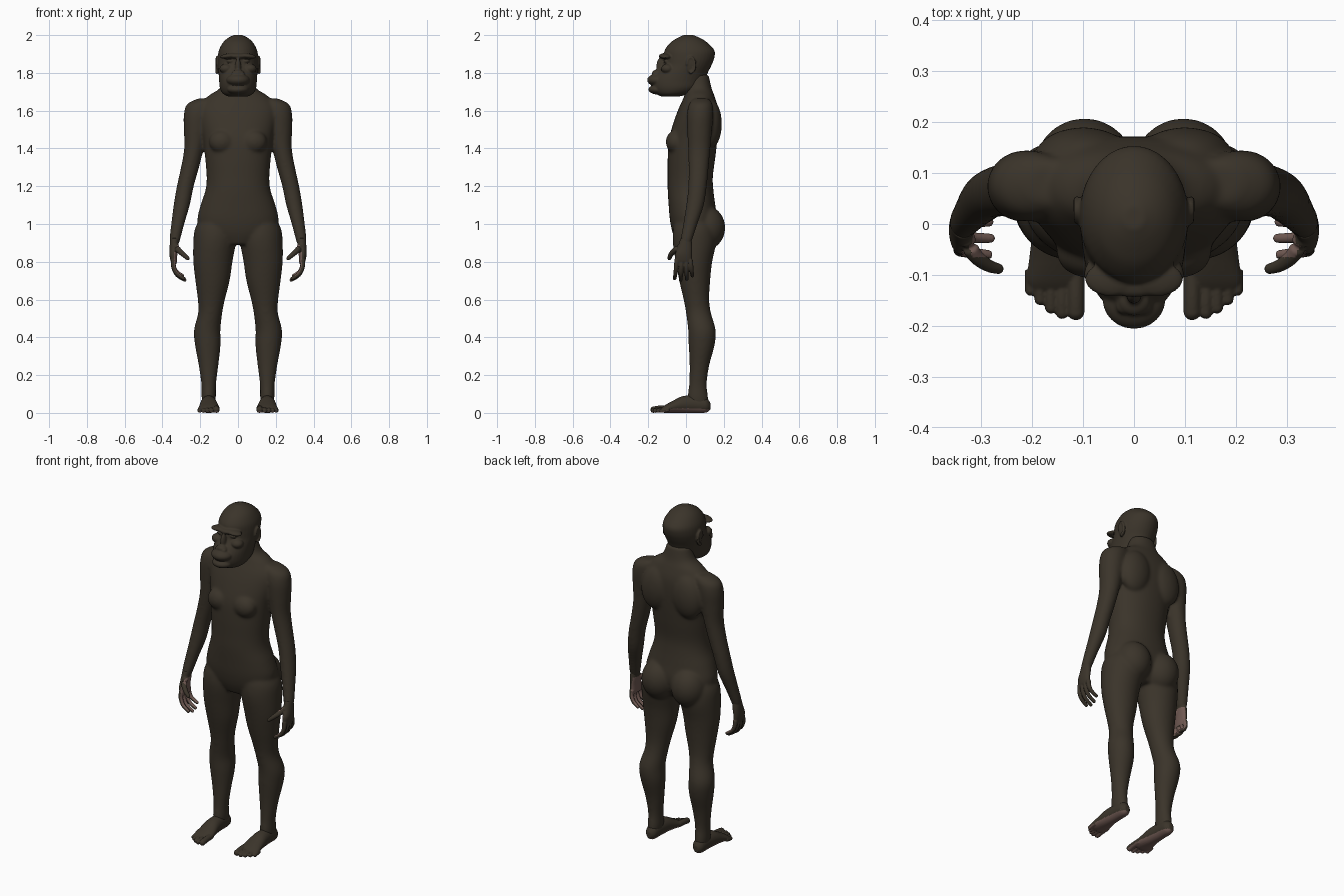
import bpy, bmesh, math
from mathutils import Vector, Matrix

cube = bpy.data.objects.get("Cube")
if cube:
    bpy.data.objects.remove(cube, do_unlink=True)


def material(name, rgb):
    m = bpy.data.materials.new(name)
    m.use_nodes = True
    m.diffuse_color = (*rgb, 1)
    bsdf = next(n for n in m.node_tree.nodes if n.type == 'BSDF_PRINCIPLED')
    bsdf.inputs["Base Color"].default_value = (*rgb, 1)
    bsdf.inputs["Roughness"].default_value = 0.8
    return m


DARK = material("dark_brown_skin", (0.043, 0.034, 0.023))
PALE = material("pale_palm_skin", (0.16, 0.10, 0.085))


def spline(rows, steps=4):
    """Smooth rows of numbers with a Catmull-Rom curve."""
    rows = [Vector(r) for r in rows]
    out = []
    for i in range(len(rows) - 1):
        b, c = rows[i], rows[i + 1]
        a, d = rows[max(i - 1, 0)], rows[min(i + 2, len(rows) - 1)]
        for k in range(steps):
            t = k / steps
            out.append(b + (c - a) * (t / 2) + (a * 2 - b * 5 + c * 4 - d) * (t * t / 2)
                       + (b * 3 - a - c * 3 + d) * (t ** 3 / 2))
    return out + [rows[-1]]


def skin(bm, rings):
    """Bridge rings of points into a closed tube."""
    rings = [[bm.verts.new(p) for p in ring] for ring in rings]
    n = len(rings[0])
    faces = [bm.faces.new(rings[0]), bm.faces.new(rings[-1])]
    for lo, hi in zip(rings, rings[1:]):
        for i in range(n):
            j = (i + 1) % n
            faces.append(bm.faces.new((lo[i], lo[j], hi[j], hi[i])))
    bmesh.ops.recalc_face_normals(bm, faces=faces)


def loft(bm, rows, side=1, upright=True, power=1.0, sides=28):
    """Rows are x, y, z and two radii; rings lie flat or face forwards."""
    rings = []
    for x, y, z, ra, rb in spline(rows):
        ring = []
        for i in range(sides):
            a = math.tau * i / sides
            u, v = (math.copysign(abs(f) ** power, f) for f in (math.cos(a), math.sin(a)))
            p = (x + ra * u, y + rb * v, z) if upright else (x + ra * u, y, max(z + rb * v, 0))
            ring.append((p[0] * side, p[1], p[2]))
        rings.append(ring)
    skin(bm, rings)


def ball(bm, centre, radii, side=1, tilt=0):
    centre = Vector((centre[0] * side, centre[1], centre[2]))
    m = Matrix.Translation(centre) @ Matrix.Rotation(tilt * side, 4, 'Y') @ Matrix.Diagonal((*radii, 1))
    bmesh.ops.create_uvsphere(bm, u_segments=24, v_segments=16, radius=1, matrix=m)


def digit(bm, points, r0, r1, side=1):
    """Round finger or toe following a bent path."""
    path = spline([(x * side, y, z) for x, y, z in points])
    rings, last = [], len(path) - 1
    for i, p in enumerate(path):
        t = (path[min(i + 1, last)] - path[max(i - 1, 0)]).normalized()
        u = t.cross(Vector((0.1, 1, 0.2))).normalized() if abs(t.y) < 0.8 else t.cross(Vector((0, 0, 1))).normalized()
        w = t.cross(u)
        r = r0 + (r1 - r0) * i / last
        rings.append([p + (u * math.cos(math.tau * k / 14) + w * math.sin(math.tau * k / 14)) * r for k in range(14)])
    skin(bm, rings)
    ball(bm, path[-1], (r1, r1, r1))


def finish(bm, name, voxel, smoothing, pale=None):
    """Fuse the overlapping forms into one soft skin and colour it."""
    mesh = bpy.data.meshes.new(name)
    bm.to_mesh(mesh)
    bm.free()
    ob = bpy.data.objects.new(name, mesh)
    bpy.context.collection.objects.link(ob)
    fuse = ob.modifiers.new("fuse", 'REMESH')
    fuse.mode, fuse.voxel_size = 'VOXEL', voxel
    soft = ob.modifiers.new("soften", 'SMOOTH')
    soft.factor, soft.iterations = 0.5, smoothing
    graph = bpy.context.evaluated_depsgraph_get()
    done = bpy.data.meshes.new_from_object(ob.evaluated_get(graph))
    ob.modifiers.clear()
    ob.data = done
    bpy.data.meshes.remove(mesh)
    done.name = name
    done.materials.clear()
    done.materials.append(DARK)
    if pale:
        done.materials.append(PALE)
    for f in done.polygons:
        f.use_smooth = True
        f.material_index = int(bool(pale and pale(f.center, f.normal)))


# Body: z, front, back, half width of the trunk
trunk = [(0.89, -.045, .11, .10), (0.95, -.07, .15, .19), (1.02, -.085, .165, .215),
         (1.10, -.092, .155, .198), (1.18, -.097, .145, .172), (1.25, -.097, .142, .166),
         (1.35, -.097, .155, .174), (1.45, -.09, .166, .185), (1.55, -.062, .172, .205),
         (1.62, -.035, .168, .205), (1.68, -.008, .15, .155), (1.72, .0, .135, .095), (1.79, .0, .12, .07)]
body = bmesh.new()
loft(body, [(0, (f + b) / 2, z, w, (b - f) / 2) for z, f, b, w in trunk], power=0.92, sides=40)

arm = [(.16, .08, 1.665, .05, .04), (.195, .078, 1.635, .075, .062), (.213, .075, 1.58, .074, .07),
       (.222, .072, 1.50, .065, .066), (.233, .07, 1.40, .052, .059), (.254, .067, 1.30, .048, .053),
       (.279, .061, 1.20, .045, .049), (.298, .048, 1.10, .043, .047), (.319, .023, 1.00, .035, .038),
       (.334, .003, 0.92, .029, .032), (.336, -.002, 0.89, .022, .028)]
leg = [(.115, .045, 1.02, .09, .10), (.118, .045, 0.97, .112, .113), (.124, .045, 0.90, .113, .115),
       (.133, .042, 0.80, .104, .097), (.135, .046, 0.70, .091, .082), (.141, .055, 0.60, .072, .068),
       (.147, .066, 0.53, .064, .066), (.163, .084, 0.44, .070, .073), (.160, .083, 0.36, .068, .069),
       (.156, .071, 0.25, .052, .052), (.155, .063, 0.15, .039, .047), (.155, .063, 0.08, .038, .055),
       (.155, .068, 0.035, .032, .05)]
for s in (1, -1):
    loft(body, arm, s)
    loft(body, leg, s)
    ball(body, (.085, -.055, 1.435), (.068, .052, .062), s)       # chest
    ball(body, (.10, .13, 1.53), (.095, .06, .13), s, -0.15)      # shoulder blade
    ball(body, (.097, .108, .98), (.10, .10, .115), s)            # buttock
    ball(body, (.147, .022, .55), (.035, .025, .045), s)          # kneecap
finish(body, "body", 0.007, 16)

# Head: z, front, back, half width
skull = [(1.675, -.13, -.04, .05), (1.69, -.16, .03, .08), (1.72, -.178, .08, .096),
         (1.76, -.178, .10, .10), (1.80, -.155, .115, .103), (1.84, -.125, .135, .106),
         (1.88, -.118, .15, .107), (1.92, -.113, .15, .101), (1.96, -.083, .113, .08),
         (1.985, -.045, .075, .053), (2.001, -.01, .035, .02)]
head = bmesh.new()
loft(head, [(0, (f + b) / 2, z, w, (b - f) / 2) for z, f, b, w in skull], sides=40)
ball(head, (0, -.148, 1.762), (.062, .058, .034))                 # upper lip
ball(head, (0, -.145, 1.712), (.058, .054, .027))                 # lower lip
ball(head, (0, -.150, 1.800), (.032, .030, .018))                 # nose
ball(head, (0, -.135, 1.83), (.016, .022, .05))                   # nose bridge
ball(head, (0, -.118, 1.889), (.06, .026, .014))                  # middle of brow
for s in (1, -1):
    ball(head, (.045, -.108, 1.89), (.052, .034, .014), s, 0.12)  # brow ridge
    ball(head, (.040, -.106, 1.862), (.021, .013, .009), s)       # eyelid
    ball(head, (.062, -.098, 1.822), (.036, .034, .026), s)       # cheekbone
    ball(head, (.020, -.160, 1.794), (.016, .018, .011), s)       # nostril wing
    ball(head, (.106, .022, 1.84), (.009, .022, .042), s, 0.1)    # ear base
    rim = [(.112, .026 + .021 * math.sin(a), 1.842 + .04 * math.cos(a))
           for a in (math.pi * k / 6 for k in range(-3, 7))]
    digit(head, rim, .006, .008, s)                               # ear rim
finish(head, "head", 0.0045, 3)

# Hands and feet
palm = [(.335, .0, .925, .024, .029), (.339, -.005, .88, .023, .038), (.342, -.013, .84, .021, .045),
        (.340, -.014, .805, .017, .045), (.337, -.014, .79, .012, .040)]
foot = [(.155, .129, .035, .014, .018), (.155, .105, .041, .034, .04), (.155, .04, .046, .039, .046),
        (.155, -.02, .044, .045, .044), (.154, -.07, .032, .052, .032), (.154, -.11, .021, .057, .021),
        (.154, -.128, .016, .05, .013)]
for s, label in ((1, "left"), (-1, "right")):
    hand = bmesh.new()
    loft(hand, palm, s)
    for y, spread, size in ((-.048, -.012, .92), (-.024, -.004, 1.0), (.001, .003, .95), (.023, .011, .78)):
        bend = ((.341, .81), (.341, .77), (.322, .73), (.282, .703))
        digit(hand, [(.341 + (x - .341) * size, y + spread * k / 3, .81 + (z - .81) * size)
                     for k, (x, z) in enumerate(bend)], .0135, .0095, s)
    digit(hand, [(.333, -.018, .885), (.315, -.058, .862), (.289, -.080, .838), (.266, -.088, .818)],
          .018, .0105, s)                                         # thumb
    inward = Vector((-0.88 * s, 0, 0.47))
    finish(hand, label + "_hand", 0.0035, 2,
           lambda c, n: c.z < .89 and c.y > -.066 and n.dot(inward) > 0.35)

    sole = bmesh.new()
    loft(sole, foot, s, upright=False)
    for x, tip, r in ((.114, -.172, .017), (.141, -.174, .0125), (.163, -.164, .012),
                      (.184, -.148, .0115), (.203, -.130, .011)):
        digit(sole, [(x, -.09, r + .008), (x, tip + .03, r + .005), (x, tip, r)], r, r, s)
    finish(sole, label + "_foot", 0.0035, 2, lambda c, n: n.z < -0.45 and c.z < .03)
